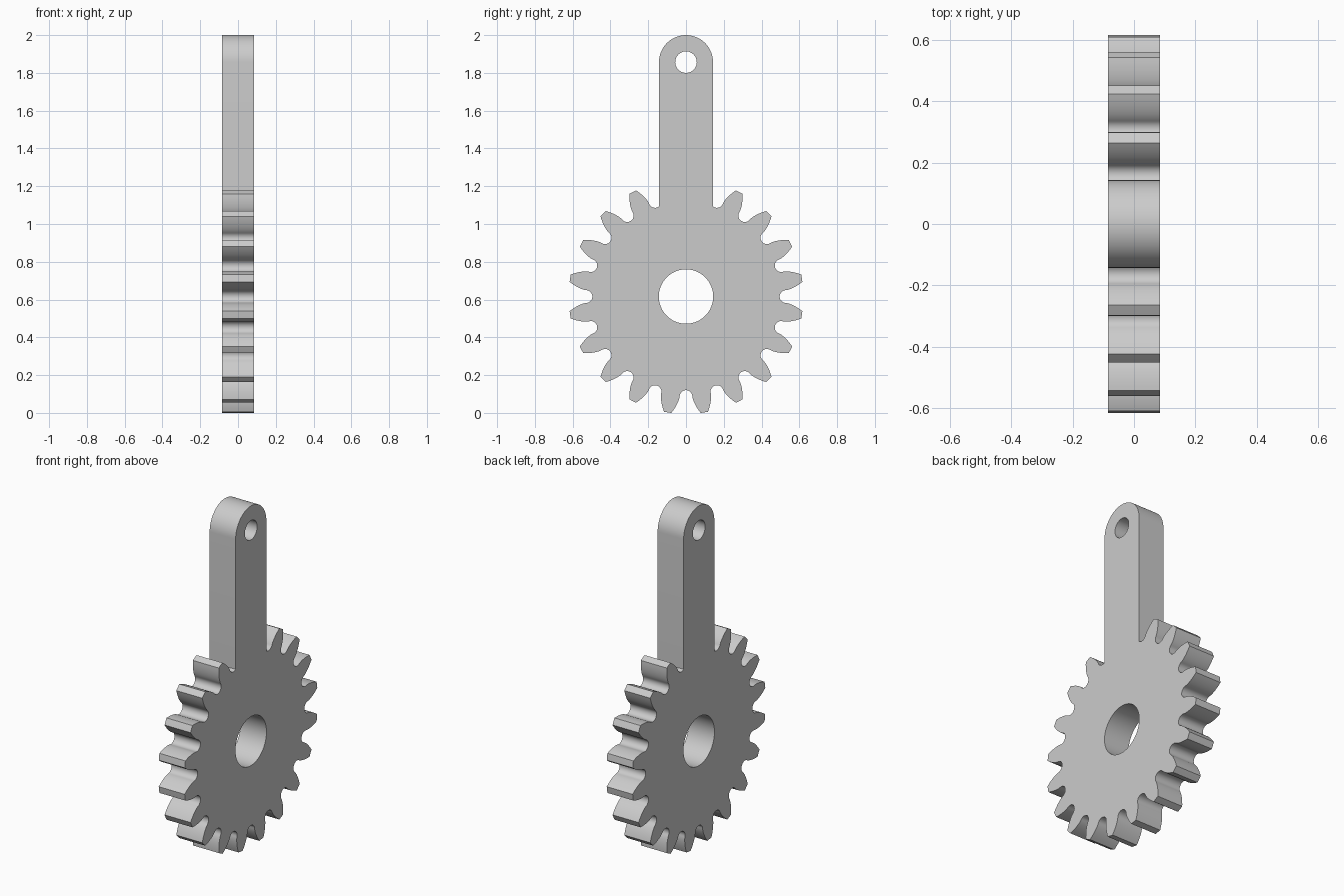
import bpy, bmesh
from math import sin, cos, tan, acos, pi, radians, sqrt
from mathutils import Vector

cube = bpy.data.objects.get("Cube")
if cube:
    bpy.data.objects.remove(cube)

TEETH = 20
PITCH = 2 * pi / TEETH
TIP_R = 0.621
PITCH_R = TIP_R * TEETH / (TEETH + 2)
BASE_R = PITCH_R * cos(radians(20))
HUB_Z = 0.616
HALF_THICK = 0.0845
ARM_W = 0.143
ARM_TOP = 2 - ARM_W
BORE_R = 0.144
PIN_R = 0.057


def inv(a):
    return tan(a) - a


def half_angle(r):
    """Half the angular width of an involute tooth at radius r."""
    return PITCH / 4 + inv(radians(20)) - inv(acos(min(1, BASE_R / r)))


def polar(r, a):
    """Point at angle a clockwise from the top of the gear."""
    return (r * sin(a), HUB_Z + r * cos(a))


def circle(cy, cz, r, n):
    return [(cy + r * cos(2 * pi * i / n), cz + r * sin(2 * pi * i / n)) for i in range(n)]


def tooth(a):
    radii = [BASE_R + (TIP_R - BASE_R) * i / 8 for i in range(1, 9)]
    rise = [polar(r, a - half_angle(r)) for r in radii]
    fall = [polar(r, a + half_angle(r)) for r in reversed(radii)]
    return rise + [polar(TIP_R, a)] + fall


# Round-bottomed gap between neighbouring teeth
GAP_A = PITCH / 2 - half_angle(BASE_R)
GAP_R = BASE_R * sin(GAP_A)
GAP_C = BASE_R * cos(GAP_A)


def gap(a, n=14):
    pts = []
    for i in range(n + 1):
        t = pi * i / n
        side, r = -GAP_R * cos(t), GAP_C - GAP_R * sin(t)
        pts.append((side * cos(a) + r * sin(a), HUB_Z - side * sin(a) + r * cos(a)))
    return pts


# Where the arm sides run into the gaps beside it
gy, gz = polar(GAP_C, PITCH)
FOOT_Z = gz - sqrt(GAP_R ** 2 - (gy - ARM_W) ** 2)

# Outline: rounded arm end, arm side, toothed rim, other arm side
outline = [(-ARM_W * cos(pi * i / 32), ARM_TOP + ARM_W * sin(pi * i / 32)) for i in range(33)]
outline.append((ARM_W, FOOT_Z))
for k in range(1, TEETH):
    pts = gap(k * PITCH)
    if k in (1, TEETH - 1):
        pts = [p for p in pts if abs(p[0]) > ARM_W + 0.002]
    outline += pts
    if k < TEETH - 1:
        outline += tooth((k + 0.5) * PITCH)
outline.append((-ARM_W, FOOT_Z))

# Fill the outline around its two holes, then extrude to thickness
bm = bmesh.new()
for loop in (outline, circle(0, HUB_Z, BORE_R, 64), circle(0, ARM_TOP, PIN_R, 40)):
    vs = [bm.verts.new((-HALF_THICK, y, z)) for y, z in loop]
    for i, v in enumerate(vs):
        bm.edges.new((v, vs[(i + 1) % len(vs)]))
bmesh.ops.triangle_fill(bm, edges=bm.edges[:], use_beauty=True, normal=Vector((1, 0, 0)))
ext = bmesh.ops.extrude_face_region(bm, geom=bm.faces[:], use_keep_orig=True)
bmesh.ops.translate(bm, vec=(2 * HALF_THICK, 0, 0),
                    verts=[g for g in ext["geom"] if isinstance(g, bmesh.types.BMVert)])
bmesh.ops.recalc_face_normals(bm, faces=bm.faces[:])

mesh = bpy.data.meshes.new("gear_lever")
bm.to_mesh(mesh)
bm.free()
gear = bpy.data.objects.new("gear_lever", mesh)
bpy.context.collection.objects.link(gear)

# Plain grey
mat = bpy.data.materials.new("light_grey")
mat.use_nodes = True
mat.diffuse_color = (0.6, 0.6, 0.6, 1)
mat.node_tree.nodes["Principled BSDF"].inputs["Base Color"].default_value = (0.6, 0.6, 0.6, 1)
mesh.materials.append(mat)

bpy.ops.object.select_all(action="DESELECT")
gear.select_set(True)
bpy.context.view_layer.objects.active = gear
bpy.ops.object.shade_smooth_by_angle(angle=radians(30))
